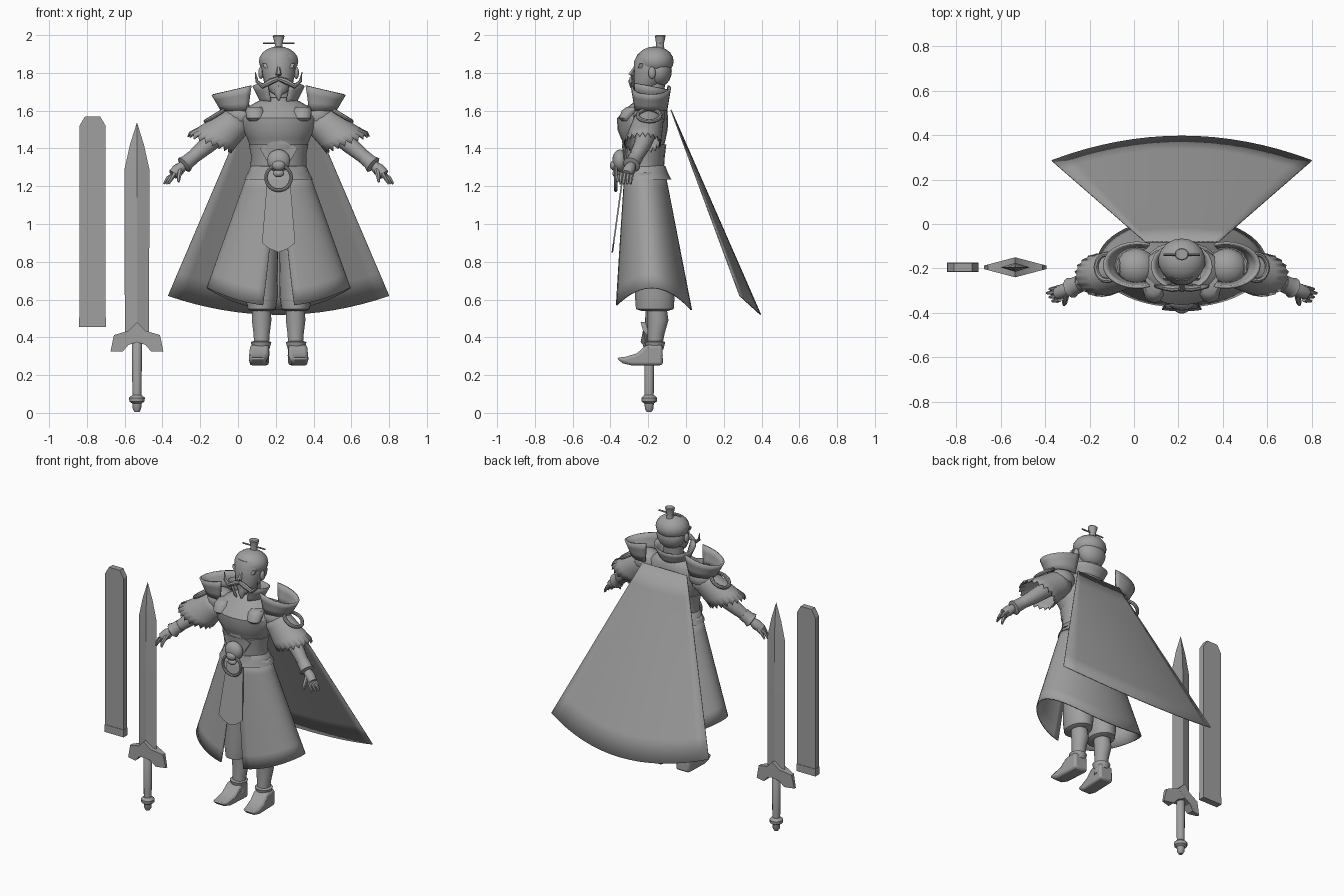
import bpy, bmesh, math
from math import sin, cos, pi
from mathutils import Vector

if "Cube" in bpy.data.objects:
    bpy.data.objects.remove(bpy.data.objects["Cube"])

grey = bpy.data.materials.new("stone_grey")
grey.use_nodes = True
grey.diffuse_color = (.35, .35, .35, 1)
grey.node_tree.nodes["Principled BSDF"].inputs["Base Color"].default_value = (.35, .35, .35, 1)

FIGURE = Vector((.215, -.2, 0))
SWORD = Vector((-.535, -.195, 0))
SHEATH = Vector((-.77, -.195, 0))


def finish(bm, name, at=FIGURE, thick=0, bevel=0, angle=40):
    bmesh.ops.remove_doubles(bm, verts=bm.verts, dist=1e-5)
    bmesh.ops.recalc_face_normals(bm, faces=bm.faces)
    mesh = bpy.data.meshes.new(name)
    bm.to_mesh(mesh)
    bm.free()
    ob = bpy.data.objects.new(name, mesh)
    ob.location = at
    bpy.context.collection.objects.link(ob)
    mesh.materials.append(grey)
    if thick:
        mod = ob.modifiers.new("thickness", 'SOLIDIFY')
        mod.thickness, mod.offset = thick, 0
    if bevel:
        mod = ob.modifiers.new("bevel", 'BEVEL')
        mod.width, mod.segments = bevel, 2
    bpy.ops.object.select_all(action='DESELECT')
    ob.select_set(True)
    bpy.context.view_layer.objects.active = ob
    bpy.ops.object.shade_smooth_by_angle(angle=math.radians(angle))
    return ob


def surf(name, f, nu, nv, wrap=False, cap=False, **kw):
    """Grid surface from f(u, v), both 0..1; wrap closes it round u."""
    bm = bmesh.new()
    cols = nu if wrap else nu + 1
    rows = [[bm.verts.new(f(i / nu, j / nv)) for i in range(cols)] for j in range(nv + 1)]
    for a, b in zip(rows, rows[1:]):
        for i in range(nu):
            k = (i + 1) % cols
            bm.faces.new((a[i], a[k], b[k], b[i]))
    if cap:
        bm.faces.new(rows[0])
        bm.faces.new(rows[-1])
    return finish(bm, name, **kw)


def stack(name, rings, n=20, x=0, **kw):
    """Horizontal ellipses (z, rx, y centre, ry) joined upward."""
    def f(u, v):
        z, rx, y, ry = rings[round(v * (len(rings) - 1))]
        return (x + rx * sin(2 * pi * u), y - ry * cos(2 * pi * u), z)
    return surf(name, f, n, len(rings) - 1, wrap=True, cap=True, **kw)


def tube(name, path, n=10, **kw):
    """Round limb along (x, y, z, radius) points."""
    pts = [Vector(p[:3]) for p in path]
    last = len(pts) - 1

    def f(u, v):
        i = round(v * last)
        q = (pts[min(i + 1, last)] - pts[max(i - 1, 0)]).to_track_quat('Z', 'Y')
        r = path[i][3]
        return pts[i] + q @ Vector((r * cos(2 * pi * u), r * sin(2 * pi * u), 0))
    return surf(name, f, n, last, wrap=True, cap=True, **kw)


def plate(name, outline, depth, place, **kw):
    """Extruded outline; place(a, b, d) gives the position."""
    bm = bmesh.new()
    front, back = [[bm.verts.new(place(a, b, d)) for a, b in outline] for d in (-depth / 2, depth / 2)]
    bm.faces.new(front)
    bm.faces.new(back)
    for i in range(len(outline)):
        k = (i + 1) % len(outline)
        bm.faces.new((front[i], front[k], back[k], back[i]))
    return finish(bm, name, angle=30, **kw)


def ball(name, c, r, **kw):
    return surf(name, lambda u, v: (c[0] + r[0] * sin(pi * v) * sin(2 * pi * u),
                c[1] - r[1] * sin(pi * v) * cos(2 * pi * u), c[2] + r[2] * cos(pi * v)), 18, 10, wrap=True, **kw)


def ring(name, c, big, small, tilt=(0, 0), **kw):
    def f(u, v):
        r = big + small * cos(2 * pi * v)
        x, y, z = r * cos(2 * pi * u), r * sin(2 * pi * u), small * sin(2 * pi * v)
        ax, ay = tilt
        y, z = y * cos(ax) - z * sin(ax), y * sin(ax) + z * cos(ax)
        x, z = x * cos(ay) + z * sin(ay), -x * sin(ay) + z * cos(ay)
        return (c[0] + x, c[1] + y, c[2] + z)
    return surf(name, f, 24, 8, wrap=True, **kw)


def mix(a, b, t):
    return a + (b - a) * t


# Torso, corset and belt
stack("torso", [(1.26, .15, -.02, .1), (1.4, .145, -.02, .1), (1.45, .165, -.025, .118), (1.5, .19, -.03, .133),
                (1.56, .2, -.03, .135), (1.61, .18, -.01, .11), (1.65, .11, .01, .08), (1.67, .06, .01, .06)])
stack("corset", [(1.29, .143, -.022, .105), (1.36, .145, -.022, .11), (1.42, .158, -.022, .118)])
stack("belt", [(1.235, .182, -.012, .135), (1.27, .163, -.016, .12), (1.305, .148, -.02, .112), (1.31, .14, -.02, .105)])
plate("corset_peak", [(-.06, 1.33), (.06, 1.33), (.1, 1.4), (0, 1.455), (-.1, 1.4)], .02,
      lambda a, b, d: (a, -.13 + abs(a) * .2 + d, b))


# Long coat skirt, open at the front
def skirt(u, v):
    gap = mix(.1, .22, v)
    a = gap + u * (2 * pi - 2 * gap)
    hem = .565 + .105 * sin(a) ** 2 - .02 * (1 - cos(a)) / 2
    return (mix(.16, .378, v) * sin(a), mix(-.018, .028, v) - mix(.105, .2, v) * cos(a), mix(1.27, hem, v))


surf("coat_skirt", skirt, 48, 8, thick=.008)
plate("apron", [(-.06, 1.24), (.06, 1.24), (.088, .9), (.05, .87), (0, .85), (-.05, .87), (-.088, .9)], .008,
      lambda a, b, d: (a, mix(-.19, -.135, (b - .85) / .4) + d, b))


# Cape
def cape(u, v):
    s = 2 * u - 1
    return (s * mix(.165, .585, v), .12 + v * (.475 - .11 * s * s), 1.605 - v * (1.085 - .1 * s * s))


surf("cape", cape, 16, 8, thick=.006)


# Standing collar
def collar(u, v):
    a = mix(.45, 2 * pi - .45, u)
    lift = .1 + .02 * cos(a)
    return (mix(.085, .135, v) * sin(a), .01 - mix(.075, .105, v) * cos(a), 1.63 + lift * v)


surf("collar", collar, 20, 3, thick=.008)

# Head, hair and topknot
stack("neck", [(1.62, .065, .02, .06), (1.76, .06, .03, .06)])
stack("face", [(1.685, .02, -.055, .02), (1.7, .045, -.035, .04), (1.74, .075, -.005, .075),
               (1.8, .088, .012, .088), (1.86, .094, .02, .095), (1.9, .08, .025, .08)])
ball("hair", (0, .035, 1.862), (.106, .1, .078))
ball("hair_back", (0, .055, 1.81), (.094, .07, .085))
stack("topknot", [(1.925, .025, .062, .025), (1.95, .02, .062, .02), (1.995, .033, .064, .028), (2.0, .028, .064, .024)], n=10)
tube("hair_pin", [(-.083, .062, 1.957, .005), (.083, .062, 1.957, .005)], n=6)
tube("nose", [(0, -.07, 1.83, .008), (0, -.092, 1.79, .016), (0, -.085, 1.78, .01)], n=6)
tube("beard", [(0, -.05, 1.73, .03), (0, -.065, 1.69, .024), (0, -.07, 1.655, .004)], n=8)
plate("brow_band", [(-.075, 1.825), (.075, 1.825), (.085, 1.85), (-.085, 1.85)], .02,
      lambda a, b, d: (a, -.072 + 5 * a * a + d, b))

# Lion buckle with ring
ball("lion_head", (0, -.15, 1.335), (.062, .04, .06))
ball("lion_muzzle", (0, -.178, 1.31), (.035, .025, .028))
ball("lion_jaw", (0, -.17, 1.268), (.03, .02, .02))
ring("buckle_ring", (0, -.172, 1.245), .067, .009, (pi / 2, 0))

# Paired parts
for s, side in ((1, "left"), (-1, "right")):
    def cup(u, v):
        a = mix(-1.95, 1.95, u)
        return (s * (.2 + mix(.1, .15, v) * cos(a)), .015 + mix(.08, .1, v) * sin(a),
                1.6 + v * (.12 - .035 * cos(a)))

    def sleeve(u, v):
        a = 2 * pi * u
        tooth = (.018 if round(u * 40) % 2 else -.008) * (v > .99)
        return (s * (mix(.2, .361, v) + mix(.05, .114, v) * cos(a) + .4 * tooth),
                mix(.005, -.03, v) + mix(.075, .095, v) * sin(a),
                mix(1.56, 1.434, v) + mix(.06, .044, v) * cos(a) - .9 * tooth)

    surf(side + "_shoulder_guard", cup, 18, 3, thick=.012)
    ball(side + "_shoulder", (s * .205, .005, 1.57), (.09, .085, .075))
    surf(side + "_sleeve", sleeve, 40, 4, wrap=True, thick=.006)
    ring(side + "_armlet", (s * .335, .005, 1.575), .06, .011, (0, s * .55))
    stack(side + "_chest_clasp", [(1.545, .03, -.115, .025), (1.56, .046, -.115, .04),
                                  (1.6, .05, -.095, .045), (1.62, .042, -.07, .045)], x=s * .125, n=12)
    tube(side + "_arm", [(s * .22, 0, 1.56, .06), (s * .31, -.01, 1.48, .052), (s * .375, -.03, 1.42, .046),
                         (s * .44, -.06, 1.365, .038), (s * .505, -.09, 1.31, .027)], n=14)
    tube(side + "_cuff", [(s * .455, -.067, 1.352, .039), (s * .485, -.08, 1.327, .04), (s * .5, -.088, 1.313, .048),
                          (s * .507, -.09, 1.308, .03)], n=12)
    tube(side + "_palm", [(s * .5, -.088, 1.314, .024), (s * .53, -.1, 1.288, .033), (s * .56, -.113, 1.262, .028)])
    for i in range(4):
        y = -.085 - .018 * i
        x = .607 - .012 * abs(i - 1)
        tube(side + "_finger", [(s * .55, y, 1.268, .012), (s * (x - .02), y - .006, 1.244, .01),
                                (s * x, y - .008, 1.212, .006)], n=6)
    tube(side + "_thumb", [(s * .52, -.12, 1.285, .014), (s * .528, -.155, 1.25, .012), (s * .53, -.165, 1.222, .006)], n=6)

    # Whiskers, ears
    tube(side + "_moustache", [(0, -.088, 1.77, .012), (s * .04, -.09, 1.755, .016), (s * .085, -.085, 1.73, .013),
                               (s * .115, -.08, 1.755, .009), (s * .124, -.075, 1.805, .002)], n=8)
    ball(side + "_ear", (s * .094, .02, 1.8), (.014, .02, .032))

    # Baggy trousers, boots and shoes
    stack(side + "_trouser", [(.54, .055, .035, .07), (.55, .075, .035, .1), (.62, .086, .035, .105),
                              (.72, .085, .03, .095), (.95, .09, .01, .09), (1.25, .075, -.01, .08)], x=s * .09)
    stack(side + "_boot", [(.3, .043, .035, .042), (.36, .04, .035, .04), (.42, .044, .042, .045),
                           (.49, .053, .052, .055), (.56, .05, .045, .052)], x=s * .09, n=14)
    stack(side + "_boot_cuff", [(.335, .045, .035, .045), (.375, .056, .035, .055), (.38, .04, .035, .04)], x=s * .093, n=14)
    plate(side + "_shoe", [(.078, .252), (-.09, .252), (-.135, .262), (-.17, .292), (-.12, .297), (-.06, .315),
                           (-.01, .36), (.075, .36)], .1,
          lambda a, b, d: (s * (.1 + .08 * max(0, -a)) + d * (1 - 2 * max(0, -a - .08)), a, b), bevel=.015)

# Sword standing point up
stack("blade", [(.4, .064, 0, .02), (.8, .065, 0, .02), (1.29, .066, 0, .02), (1.42, .037, 0, .014), (1.535, .001, 0, .001)],
      n=4, at=SWORD, angle=20)
half = [(.045, .36), (.075, .325), (.14, .325), (.122, .412), (.045, .435)]
plate("crossguard", [(0, .375)] + half + [(0, .48)] + [(-x, z) for x, z in reversed(half)], 2,
      lambda a, b, d: (a, d * mix(.045, .008, abs(a) / .14), b), at=SWORD)
stack("grip", [(.08, .024, 0, .024), (.37, .027, 0, .027), (.38, .02, 0, .02)], n=12, at=SWORD)
stack("pommel", [(.004, .012, 0, .012), (.02, .022, 0, .022), (.05, .025, 0, .025), (.06, .04, 0, .04),
                 (.08, .042, 0, .042), (.095, .025, 0, .025)], n=12, at=SWORD)

# Scabbard with end band
plate("scabbard", [(-.069, .46), (.069, .46), (.069, 1.52), (.04, 1.57), (-.04, 1.57), (-.069, 1.52)], .038,
      lambda a, b, d: (a, d, b), at=SHEATH)
plate("scabbard_band", [(-.071, .456), (.071, .456), (.071, .505), (-.071, .505)], .044,
      lambda a, b, d: (a, d, b), at=SHEATH)
